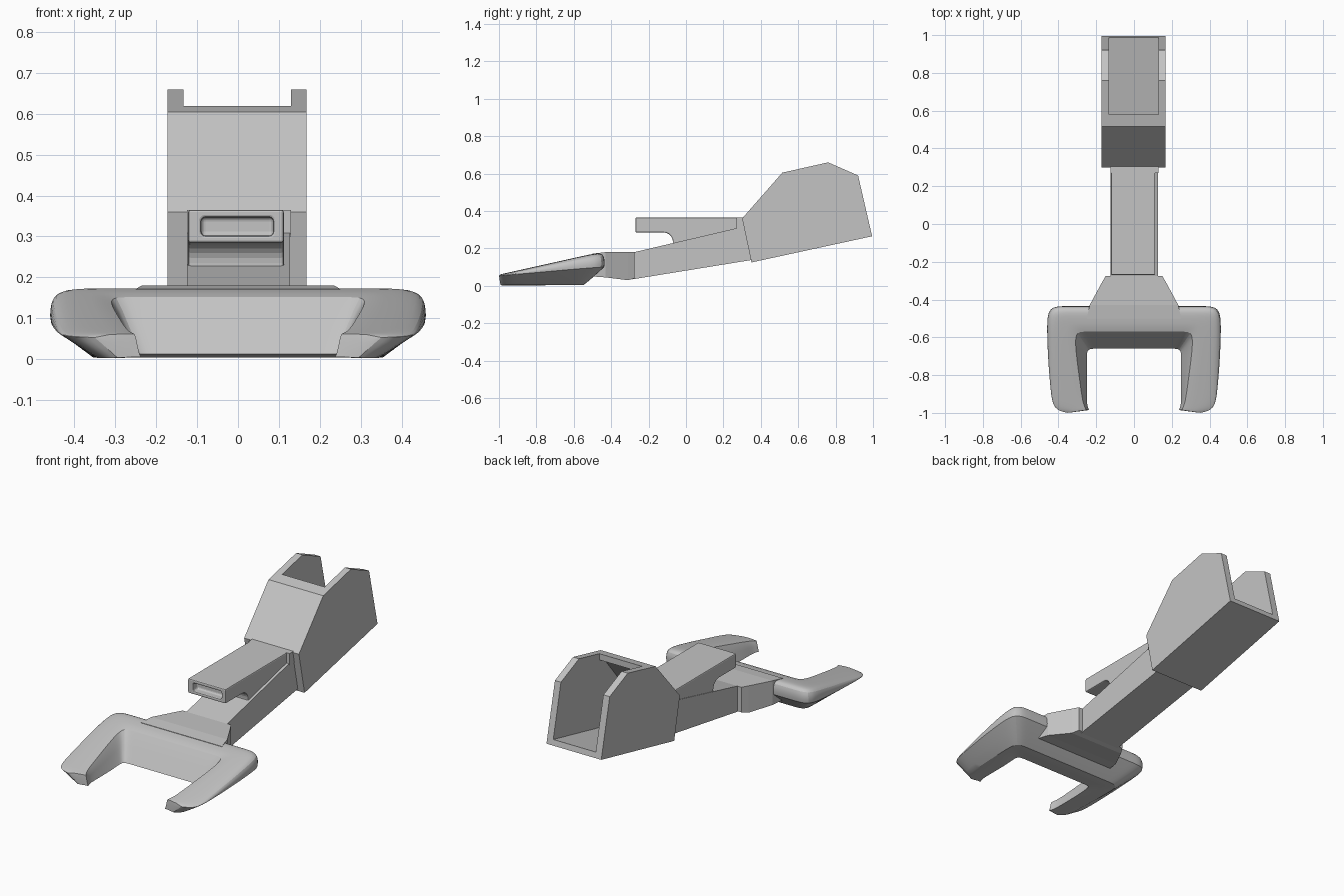
import bpy, bmesh, math
from mathutils import Vector

if "Cube" in bpy.data.objects:
    bpy.data.objects.remove(bpy.data.objects["Cube"], do_unlink=True)

grey = bpy.data.materials.new("plain grey")
grey.use_nodes = True
COLOUR = (0.55, 0.55, 0.55, 1)
grey.diffuse_color = COLOUR
grey.node_tree.nodes["Principled BSDF"].inputs["Base Color"].default_value = COLOUR


def finish(bm, name):
    bmesh.ops.recalc_face_normals(bm, faces=bm.faces)
    mesh = bpy.data.meshes.new(name)
    bm.to_mesh(mesh)
    bm.free()
    mesh.materials.append(grey)
    ob = bpy.data.objects.new(name, mesh)
    bpy.context.collection.objects.link(ob)
    return ob


def prism(name, profile, x0, x1):
    """Side profile of (y, z) points extruded across x."""
    bm = bmesh.new()
    face = bm.faces.new([bm.verts.new((x0, y, z)) for y, z in profile])
    out = bmesh.ops.extrude_face_region(bm, geom=[face])
    moved = [v for v in out["geom"] if isinstance(v, bmesh.types.BMVert)]
    bmesh.ops.translate(bm, vec=(x1 - x0, 0, 0), verts=moved)
    return finish(bm, name)


def cut(ob, cutter):
    cutter.hide_render = True
    cutter.hide_viewport = True
    cutter.display_type = 'WIRE'
    mod = ob.modifiers.new("cut", 'BOOLEAN')
    mod.operation = 'DIFFERENCE'
    mod.solver = 'EXACT'
    mod.object = cutter


# Rear housing, hollow and open at the top and back
housing = prism("rear_housing", [(0.35, 0.125), (0.995, 0.265), (0.92, 0.59),
                                 (0.76, 0.66), (0.515, 0.605), (0.30, 0.36)], -0.172, 0.167)
cavity = prism("housing_cavity_cutter", [(0.39, 0.165), (1.1, 0.32), (1.1, 0.8), (0.58, 0.8),
                                         (0.58, 0.585), (0.54, 0.575), (0.35, 0.345)], -0.133, 0.13)
cut(housing, cavity)

# Sloping neck
prism("neck", [(-0.285, 0.035), (0.35, 0.138), (0.33, 0.325), (0.27, 0.308), (-0.285, 0.178)],
      -0.125, 0.127)
prism("neck_collar", [(0.27, 0.30), (0.34, 0.30), (0.34, 0.365), (0.27, 0.365)], -0.125, 0.13)

# Slide above the neck, with a rounded step underneath and a slot in its end
arc = [(-0.12 + 0.05 * math.sin(a), 0.235 + 0.05 * math.cos(a))
       for a in (i * math.pi / 12 for i in range(7))]
slide = prism("slide", [(-0.27, 0.285)] + arc + [(-0.07, 0.21), (0.28, 0.29),
                                                (0.30, 0.365), (-0.27, 0.365)], -0.122, 0.112)
slot = prism("slide_slot_cutter", [(-0.4, 0.302), (-0.23, 0.302), (-0.23, 0.347), (-0.4, 0.347)],
             -0.09, 0.086)
bevel = slot.modifiers.new("round", 'BEVEL')
bevel.width = 0.01
bevel.segments = 3
cut(slide, slot)
edge = slide.modifiers.new("soft_edge", 'BEVEL')
edge.width = 0.006
edge.segments = 2
edge.limit_method = 'ANGLE'
edge.angle_limit = math.radians(50)

# Flared block joining neck and head
bm = bmesh.new()
rings = []
for y, half, low, high in [(-0.275, 0.15, 0.04, 0.18), (-0.31, 0.17, 0.03, 0.18),
                           (-0.43, 0.235, 0.045, 0.18), (-0.50, 0.25, 0.05, 0.172)]:
    rings.append([bm.verts.new((s * half, y, z)) for s, z in
                  [(-1, low), (1, low), (1, high), (-1, high)]])
for a, b in zip(rings, rings[1:]):
    for i in range(4):
        j = (i + 1) % 4
        bm.faces.new((a[i], a[j], b[j], b[i]))
bm.faces.new(rings[0])
bm.faces.new(rings[-1])
finish(bm, "head_joint")


# U-shaped head: half lofted from the arm tip to the centre, then mirrored
def top(y):
    return min(0.178, 0.06 + (y + 1) * 0.222)


stations = [  # inner bottom, inner top, outer edge
    ((0.238, -0.985), (0.25, -0.985), (0.35, -1.0)),
    ((0.25, -0.955), (0.265, -0.955), (0.428, -0.985)),
    ((0.25, -0.90), (0.275, -0.90), (0.442, -0.88)),
    ((0.25, -0.75), (0.30, -0.72), (0.455, -0.72)),
    ((0.25, -0.69), (0.31, -0.63), (0.462, -0.54)),
    ((0.245, -0.66), (0.305, -0.57), (0.455, -0.435)),
    ((0.20, -0.66), (0.25, -0.57), (0.36, -0.435)),
    ((0.10, -0.66), (0.15, -0.57), (0.22, -0.435)),
    ((0, -0.66), (0, -0.57), (0, -0.435)),
]
bm = bmesh.new()
crease = bm.edges.layers.float.new("crease_edge")
rings = []
for a, b, o in stations:
    a, b, o = Vector(a), Vector(b), Vector(o)
    shoulder = o.lerp(b, 0.3)
    keel = o.lerp(a, 0.5)
    high = top(o.y)
    band = 0.03 + 0.4 * high
    points = [(a, 0.005 if a.y < -0.7 else 0.012), (b, top(b.y)), (shoulder, top(shoulder.y)),
              (o, high - 0.008), (o, band), (keel, 0.002)]
    rings.append([bm.verts.new((p.x, p.y, z)) for p, z in points])
for r, s in zip(rings, rings[1:]):
    for i in range(6):
        j = (i + 1) % 6
        bm.faces.new((r[i], r[j], s[j], s[i]))
    for i, w in ((0, 1.0), (1, 0.5), (4, 0.7), (5, 0.8)):
        bm.edges.get((r[i], s[i]))[crease] = w
tip = bm.faces.new(rings[0])
for e in tip.edges:
    e[crease] = 0.9
head = finish(bm, "forked_head")
mirror = head.modifiers.new("mirror", 'MIRROR')
mirror.use_clip = True
sub = head.modifiers.new("smooth", 'SUBSURF')
sub.levels = sub.render_levels = 2
bpy.ops.object.select_all(action='DESELECT')
head.select_set(True)
bpy.context.view_layer.objects.active = head
bpy.ops.object.shade_smooth_by_angle(angle=math.radians(35))
